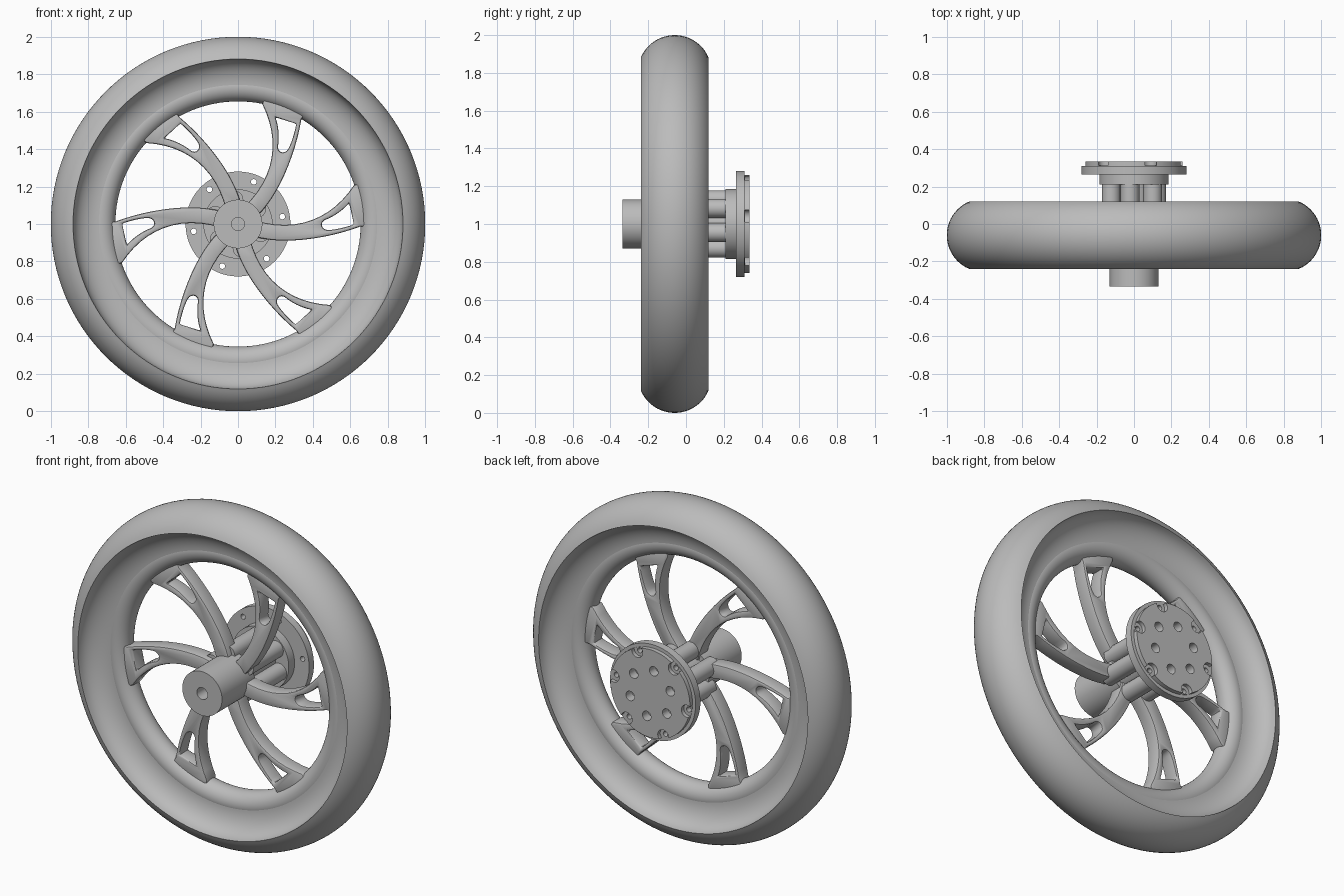
import bpy, bmesh
from math import sin, cos, pi, radians, hypot
from mathutils import Matrix

cube = bpy.data.objects.get("Cube")
if cube:
    bpy.data.objects.remove(cube)

AXLE = (0, 0, 1)      # wheel centre, axle runs along y
MID = -0.06           # y of the tyre's middle plane

grey = bpy.data.materials.new("plain_grey")
grey.use_nodes = True
grey.diffuse_color = (0.5, 0.5, 0.5, 1)
grey.node_tree.nodes["Principled BSDF"].inputs["Base Color"].default_value = (0.5, 0.5, 0.5, 1)


def finish(name, bm):
    bmesh.ops.recalc_face_normals(bm, faces=bm.faces)
    mesh = bpy.data.meshes.new(name)
    bm.to_mesh(mesh)
    bm.free()
    mesh.materials.append(grey)
    ob = bpy.data.objects.new(name, mesh)
    ob.location = AXLE
    bpy.context.collection.objects.link(ob)
    return ob


def smooth(ob, angle=35):
    ob.data.shade_smooth()
    ob.data.set_sharp_from_angle(angle=radians(angle))


def apply_modifiers(ob):
    deps = bpy.context.evaluated_depsgraph_get()
    ob_mesh = bpy.data.meshes.new_from_object(ob.evaluated_get(deps))
    ob.modifiers.clear()
    ob.data = ob_mesh


def cut(ob, cutter):
    mod = ob.modifiers.new("cut", 'BOOLEAN')
    mod.operation = 'DIFFERENCE'
    mod.solver = 'EXACT'
    mod.object = cutter
    cutter.hide_render = True
    apply_modifiers(ob)
    bpy.data.objects.remove(cutter)


def lathe(name, profile, steps=96):
    """Turn a closed (radius, y) profile around the axle."""
    bm = bmesh.new()
    rings = []
    for r, y in profile:
        if r == 0:
            rings.append([bm.verts.new((0, y, 0))] * steps)
        else:
            rings.append([bm.verts.new((r * cos(2 * pi * i / steps), y, r * sin(2 * pi * i / steps)))
                          for i in range(steps)])
    for a, b in zip(rings, rings[1:] + rings[:1]):
        for i in range(steps):
            j = (i + 1) % steps
            corners = list(dict.fromkeys((a[i], a[j], b[j], b[i])))
            if len(corners) > 2:
                bm.faces.new(corners)
    return finish(name, bm)


def rods(name, ring, radius, y0, y1, phase, steps=24):
    """Six parallel rods spaced around the axle."""
    bm = bmesh.new()
    for i in range(6):
        a = radians(phase + 60 * i)
        place = Matrix.Translation((ring * cos(a), (y0 + y1) / 2, ring * sin(a)))
        bmesh.ops.create_cone(bm, cap_ends=True, segments=steps, radius1=radius, radius2=radius,
                              depth=y1 - y0, matrix=place @ Matrix.Rotation(pi / 2, 4, 'X'))
    return finish(name, bm)


def prism(name, outline, y0, y1):
    bm = bmesh.new()
    face = bm.faces.new([bm.verts.new((x, y0, z)) for x, z in outline])
    moved = bmesh.ops.extrude_face_region(bm, geom=[face])["geom"]
    bmesh.ops.translate(bm, vec=(0, y1 - y0, 0),
                        verts=[v for v in moved if isinstance(v, bmesh.types.BMVert)])
    return finish(name, bm)


def bezier(p, q, r, s, n=12):
    return [tuple((1 - t) ** 3 * a + 3 * (1 - t) ** 2 * t * b + 3 * (1 - t) * t * t * c + t ** 3 * d
                  for a, b, c, d in zip(p, q, r, s)) for t in (i / n for i in range(n + 1))]


# Tyre: round tread with a hollow flank on each side
tread = [(0.805 + 0.195 * cos(a), MID + 0.195 * sin(a))
         for a in (radians(-67 + 134 * i / 24) for i in range(25))]
flank = [(0.73 + 0.15 * cos(a), 0.18 - 0.11 * sin(a)) for a in (pi / 2 * i / 10 for i in range(1, 11))]
back_flank = [(r, MID + d) for r, d in flank]
front_flank = [(r, MID - d) for r, d in reversed(flank)]
smooth(lathe("tyre", tread + back_flank + front_flank, 128))

# Rim: rounded ring inside the tyre
rim = [(0.73 + 0.075 * cos(a), MID + 0.072 * sin(a)) for a in (2 * pi * i / 32 for i in range(32))]
smooth(lathe("rim", rim, 128))

# Hub with a blind axle hole, and a thinner core behind it
hub = [(0, -0.2), (0.035, -0.2), (0.035, -0.335), (0.13, -0.335),
       (0.13, -0.03), (0.1, -0.03), (0.1, 0.22), (0, 0.22)]
smooth(lathe("hub", hub, 64))

# Pillars joining the hub to the flange
smooth(rods("pillars", 0.13, 0.05, -0.07, 0.22, 39.5))

# Mounting flange with bolt holes, edge notches and blind holes
flange = lathe("mounting_flange", [(0, 0.21), (0.185, 0.21), (0.185, 0.265), (0.28, 0.265),
                                   (0.28, 0.31), (0.26, 0.31), (0.26, 0.335), (0, 0.335)], 72)
cut(flange, rods("notch_cutter", 0.243, 0.036, 0.312, 0.4, 9.5))
cut(flange, rods("bolt_cutter", 0.24, 0.015, 0.2, 0.4, 9.5, 16))
cut(flange, rods("blind_hole_cutter", 0.14, 0.028, 0.28, 0.4, 39.5))
smooth(flange)

# Curved spokes, each with a tapered window near the rim
trailing = bezier((0.03, 0.09), (0.2, 0.25), (0.225, 0.45), (0.13, 0.64))
leading = bezier((0.1, 0.04), (0.21, 0.14), (0.305, 0.36), (0.338, 0.557))


def on_rim(p, radius=0.69):
    k = radius / hypot(*p)
    return (p[0] * k, p[1] * k)


outer = [on_rim(trailing[-1]), on_rim((0.24, 0.61)), on_rim(leading[-1])]
spoke = prism("spoke_1", trailing + outer + leading[::-1], MID - 0.045, MID + 0.045)
left_side = bezier((0.213, 0.41), (0.222, 0.46), (0.218, 0.52), (0.2, 0.57), 6)
right_side = bezier((0.312, 0.535), (0.3, 0.48), (0.285, 0.43), (0.268, 0.4), 6)
foot = bezier((0.268, 0.4), (0.255, 0.375), (0.215, 0.375), (0.213, 0.41), 6)[1:-1]
cut(spoke, prism("window_cutter", left_side + right_side + foot, -0.3, 0.2))
bevel = spoke.modifiers.new("soft_edges", 'BEVEL')
bevel.width = 0.01
bevel.segments = 2
bevel.limit_method = 'ANGLE'
bevel.angle_limit = radians(50)
apply_modifiers(spoke)
smooth(spoke)
for i in range(1, 6):
    copy = spoke.copy()
    copy.name = f"spoke_{i + 1}"
    copy.rotation_euler.y = radians(60 * i)
    bpy.context.collection.objects.link(copy)
